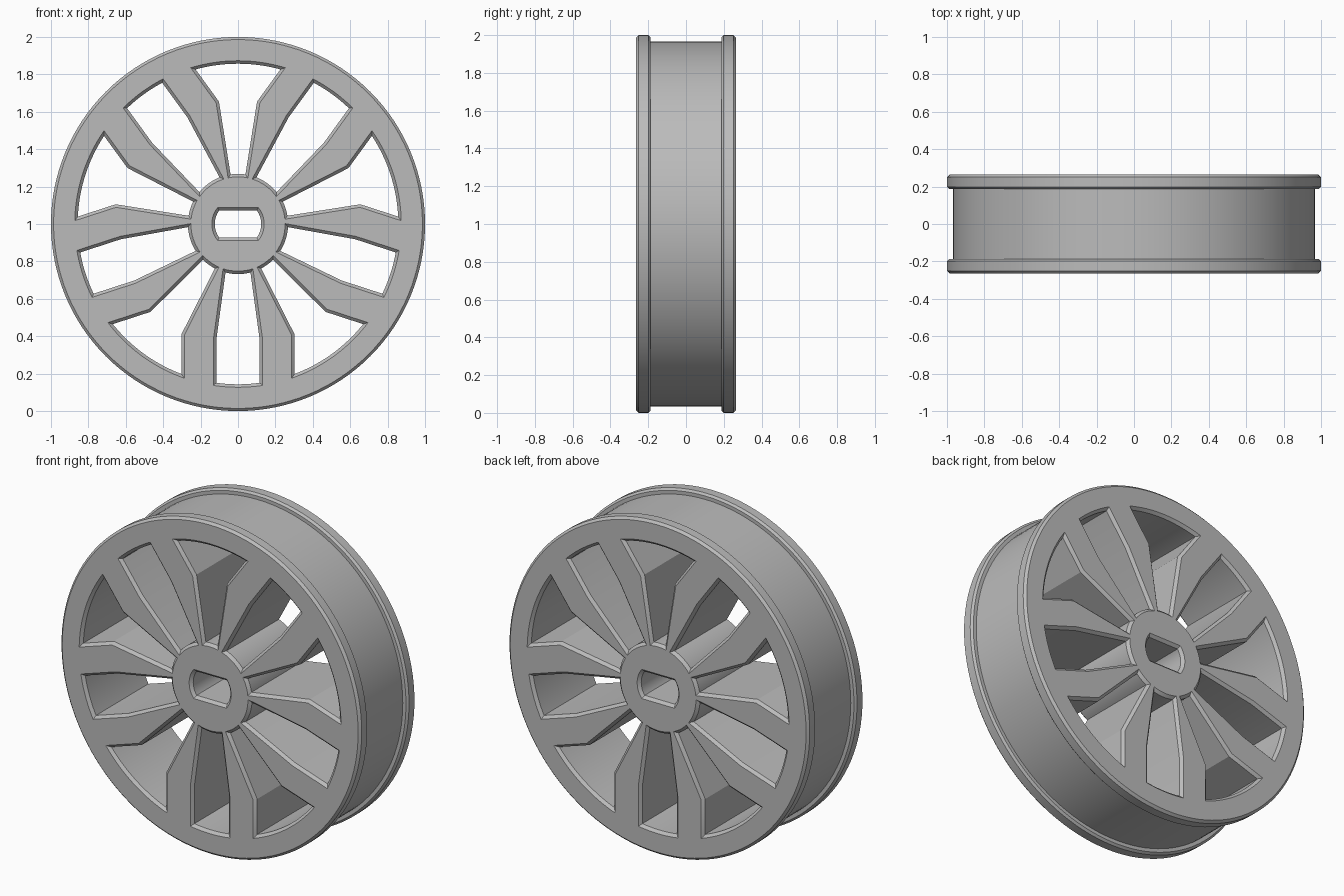
import bpy, bmesh, math
from math import sin, cos, asin, radians
from mathutils import Vector, Matrix

cube = bpy.data.objects.get("Cube")
if cube:
    bpy.data.objects.remove(cube, do_unlink=True)

HALF = 0.265      # half of the wheel's thickness
BEVEL = 0.016     # chamfer along every opening
SEGMENTS = 128

grey = bpy.data.materials.new("grey_plastic")
grey.use_nodes = True
colour = (0.5, 0.5, 0.5, 1)
grey.diffuse_color = colour
grey.node_tree.nodes["Principled BSDF"].inputs["Base Color"].default_value = colour


def loft(bm, sections):
    """Skin a list of equal-length closed loops and cap both ends."""
    loops = [[bm.verts.new(p) for p in s] for s in sections]
    n = len(loops[0])
    for a, b in zip(loops, loops[1:]):
        for i in range(n):
            bm.faces.new((a[i], a[(i + 1) % n], b[(i + 1) % n], b[i]))
    bm.faces.new(loops[0])
    bm.faces.new(loops[-1])


def finish(bm, name):
    bmesh.ops.recalc_face_normals(bm, faces=bm.faces)
    mesh = bpy.data.meshes.new(name)
    bm.to_mesh(mesh)
    bm.free()
    obj = bpy.data.objects.new(name, mesh)
    bpy.context.collection.objects.link(obj)
    mesh.materials.append(grey)
    return obj


def arc(radius, start, end, steps):
    return [Vector((radius * sin(start + (end - start) * i / steps),
                    radius * cos(start + (end - start) * i / steps)))
            for i in range(steps + 1)]


def inset(points, d):
    """Move every side of a clockwise outline inward by d."""
    result = []
    n = len(points)
    for i, p in enumerate(points):
        e1 = (p - points[i - 1]).normalized()
        e2 = (points[(i + 1) % n] - p).normalized()
        n1, n2 = Vector((e1.y, -e1.x)), Vector((e2.y, -e2.x))
        result.append(p + (n1 + n2) * d / (1 + n1.dot(n2)))
    return result


def add_opening(bm, outline, angle):
    """Chamfered cutter through the whole thickness, turned about the axle."""
    turn = Matrix.Rotation(angle, 3, 'Y')
    narrow = inset(outline, BEVEL)
    stations = [(-HALF - 0.1, outline), (-HALF, outline), (-HALF + BEVEL, narrow),
                (HALF - BEVEL, narrow), (HALF, outline), (HALF + 0.1, outline)]
    loft(bm, [[turn @ Vector((p.x, y, p.y)) for p in pts] for y, pts in stations])


def window(inner_half, bend_half, bend_r, outer_half):
    """Outline of a gap between two spokes, pointing up."""
    r_in, r_out = 0.252, 0.873
    a, b = asin(inner_half / r_in), asin(outer_half / r_out)
    return (arc(r_out, -b, b, 16) + [Vector((bend_half, bend_r))]
            + arc(r_in, a, -a, 8) + [Vector((-bend_half, bend_r))])


# Wheel body: one half of the rim profile as (radius, y), mirrored to the other
half = [(0.986, -HALF), (1.0, -HALF + 0.014), (1.0, -0.199), (0.988, -0.187),
        (0.967, -0.187)]
profile = half + [(r, -y) for r, y in reversed(half)]
bm = bmesh.new()
loft(bm, [[Vector((p.x, y, p.y)) for p in arc(r, 0, math.tau, SEGMENTS)[:-1]]
          for r, y in profile])
wheel = finish(bm, "wheel")

# Cutters: five wide and five narrow windows, and the double-flat axle hole
bm = bmesh.new()
wide = window(0.053, 0.117, 0.648, 0.253)
slim = window(0.08, 0.132, 0.62, 0.132)
for i in range(5):
    add_opening(bm, wide, radians(72 * i))
    add_opening(bm, slim, radians(72 * i + 36))
flat = asin(0.088 / 0.14)
quarter = math.pi / 2
axle = (arc(0.14, quarter - flat, quarter + flat, 12)
        + arc(0.14, 3 * quarter - flat, 3 * quarter + flat, 12))
add_opening(bm, axle, 0)
cutter = finish(bm, "opening_cutter")
cutter.hide_render = True

# Carve the openings
mod = wheel.modifiers.new("openings", 'BOOLEAN')
mod.operation = 'DIFFERENCE'
mod.solver = 'EXACT'
mod.object = cutter
bpy.context.view_layer.objects.active = wheel
wheel.select_set(True)
bpy.ops.object.modifier_apply(modifier=mod.name)
bpy.data.objects.remove(cutter, do_unlink=True)

# Stand the wheel on the ground
wheel.data.transform(Matrix.Translation((0, 0, 1)))
bpy.ops.object.shade_smooth_by_angle(angle=radians(25))
